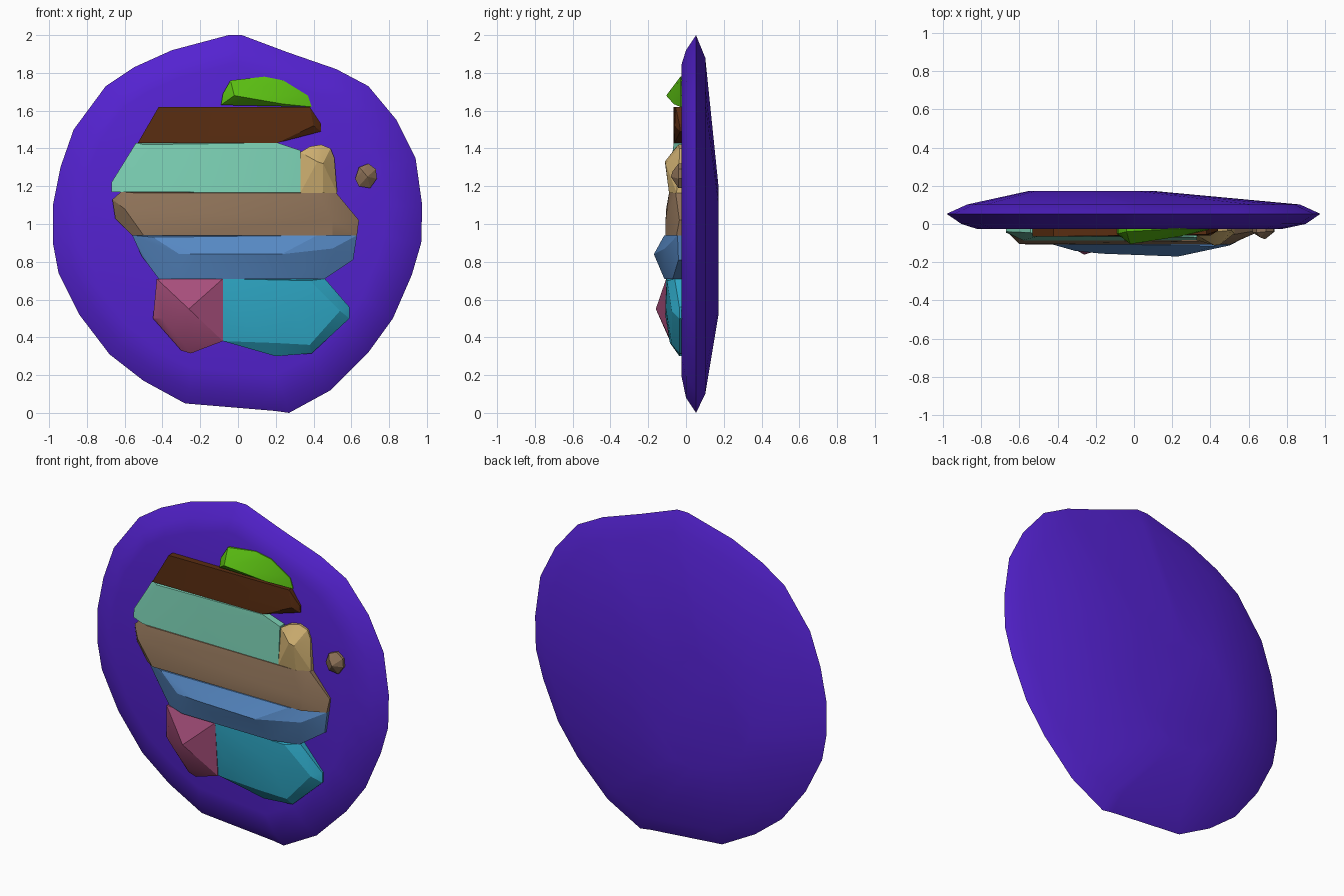
import bpy, bmesh, math

cube = bpy.data.objects.get("Cube")
if cube:
    bpy.data.objects.remove(cube, do_unlink=True)


def material(name, rgb):
    """Flat material from 0-255 display colour, stored as linear."""
    lin = [((c / 255 + 0.055) / 1.055) ** 2.4 for c in rgb] + [1.0]
    m = bpy.data.materials.new(name)
    m.use_nodes = True
    m.diffuse_color = lin
    m.node_tree.nodes["Principled BSDF"].inputs["Base Color"].default_value = lin
    return m


PURPLE = material("purple", (84, 34, 208))
GREEN = material("green", (90, 190, 18))
DARK_BROWN = material("dark brown", (90, 45, 17))
MINT = material("mint", (122, 206, 178))
SAND = material("sand", (205, 174, 112))
TAN = material("tan", (142, 114, 88))
BLUE = material("blue", (86, 136, 195))
PINK = material("pink", (166, 78, 122))
TEAL = material("teal", (46, 168, 198))


def finish(name, bm, mat, angle):
    bmesh.ops.recalc_face_normals(bm, faces=bm.faces)
    me = bpy.data.meshes.new(name)
    bm.to_mesh(me)
    bm.free()
    me.materials.append(mat)
    me.shade_smooth()
    me.set_sharp_from_angle(angle=math.radians(angle))
    ob = bpy.data.objects.new(name, me)
    bpy.context.collection.objects.link(ob)
    return ob


def relief(name, mat, outline, ridge=(), angle=22):
    """Convex stone set into the disc: outline of (x, z, front y) plus ridge points (x, z, y)."""
    bm = bmesh.new()
    for x, z, y in outline:
        bm.verts.new((x, 0.0, z))
        bm.verts.new((x, y, z))
    for x, z, y in ridge:
        bm.verts.new((x, y, z))
    hull = bmesh.ops.convex_hull(bm, input=bm.verts)
    loose = {v for v in hull["geom_interior"] + hull["geom_unused"]
             if isinstance(v, bmesh.types.BMVert)}
    bmesh.ops.delete(bm, geom=list(loose), context='VERTS')
    bmesh.ops.dissolve_limit(bm, angle_limit=math.radians(1),
                             verts=bm.verts, edges=bm.edges)
    return finish(name, bm, mat, angle)


# Backing disc: one irregular rim outline, scaled into rings from front to back
RIM = [(-0.05, 2.0), (0.02, 2.0), (0.26, 1.91), (0.52, 1.82), (0.69, 1.73),
       (0.84, 1.55), (0.94, 1.35), (0.975, 1.1), (0.97, 0.9), (0.92, 0.73),
       (0.82, 0.5), (0.69, 0.32), (0.49, 0.12), (0.27, 0.0), (0.2, 0.01),
       (-0.28, 0.05), (-0.5, 0.17), (-0.68, 0.31), (-0.84, 0.52), (-0.95, 0.74),
       (-0.98, 0.9), (-0.98, 1.1), (-0.94, 1.3), (-0.87, 1.5), (-0.7, 1.73),
       (-0.55, 1.83), (-0.35, 1.92)]
# scale, y, centre x, centre z
RINGS = [(0.82, -0.025, -0.02, 1.02), (0.92, 0.0, 0, 1), (1.0, 0.053, 0, 1),
         (0.89, 0.102, 0, 0.99), (0.34, 0.172, -0.22, 0.86)]
bm = bmesh.new()
loops = [[bm.verts.new((cx + x * s, y, cz + (z - 1) * s)) for x, z in RIM]
         for s, y, cx, cz in RINGS]
n = len(RIM)
for a, b in zip(loops, loops[1:]):
    for i in range(n):
        j = (i + 1) % n
        bm.faces.new((a[i], a[j], b[j], b[i]))
bm.faces.new(loops[0])
bm.faces.new(loops[-1])
finish("backing_disc", bm, PURPLE, 40)

# Top leaf-like stone
relief("green_cap", GREEN,
       [(-0.09, 1.63, -0.05), (-0.08, 1.69, -0.05), (-0.04, 1.76, -0.04),
        (0.14, 1.78, -0.03), (0.24, 1.76, -0.03), (0.37, 1.68, -0.03),
        (0.39, 1.62, -0.03)],
       [(-0.02, 1.68, -0.105), (0.1, 1.665, -0.085), (0.24, 1.635, -0.065)])

# Dark upper band
relief("dark_band", DARK_BROWN,
       [(-0.53, 1.43, -0.065), (-0.42, 1.62, -0.065), (0.38, 1.62, -0.055),
        (0.44, 1.53, -0.035), (0.44, 1.49, -0.03), (0.21, 1.43, -0.06)],
       [(0.40, 1.52, -0.06)])

# Mint band
relief("mint_band", MINT,
       [(-0.67, 1.17, -0.045), (-0.67, 1.22, -0.04), (-0.54, 1.43, -0.045),
        (0.21, 1.43, -0.065), (0.33, 1.39, -0.07), (0.33, 1.165, -0.085)],
       [(-0.58, 1.17, -0.085), (-0.5, 1.42, -0.065)])

# Sand block beside the mint band
relief("sand_block", SAND,
       [(0.33, 1.165, -0.085), (0.33, 1.38, -0.06), (0.38, 1.41, -0.05),
        (0.44, 1.42, -0.04), (0.49, 1.40, -0.035), (0.51, 1.35, -0.035),
        (0.525, 1.165, -0.05)],
       [(0.42, 1.33, -0.112), (0.45, 1.32, -0.108), (0.45, 1.165, -0.09)])

# Wide middle band
relief("tan_band", TAN,
       [(-0.62, 1.17, -0.06), (-0.665, 1.13, -0.04), (-0.65, 1.03, -0.04),
        (-0.56, 0.94, -0.07), (0.63, 0.94, -0.05), (0.64, 1.02, -0.035),
        (0.52, 1.165, -0.055)],
       [(-0.6, 1.08, -0.105), (0.5, 1.02, -0.108), (-0.5, 0.94, -0.108),
        (0.5, 0.94, -0.108), (-0.55, 1.165, -0.085), (0.42, 1.165, -0.09)])

# Ridged blue band
relief("blue_band", BLUE,
       [(-0.56, 0.94, -0.06), (-0.51, 0.83, -0.045), (-0.42, 0.71, -0.06),
        (0.46, 0.71, -0.07), (0.61, 0.81, -0.04), (0.63, 0.94, -0.045)],
       [(-0.31, 0.84, -0.14), (-0.17, 0.84, -0.155), (0.23, 0.84, -0.17),
        (0.5, 0.87, -0.112), (-0.45, 0.93, -0.1), (0.42, 0.94, -0.115),
        (-0.3, 0.71, -0.11), (0.3, 0.71, -0.115)])

# Lower left pyramid-like stone
relief("pink_block", PINK,
       [(-0.43, 0.71, -0.07), (-0.45, 0.5, -0.04), (-0.3, 0.33, -0.045),
        (-0.25, 0.315, -0.045), (-0.08, 0.38, -0.08), (-0.08, 0.71, -0.105)],
       [(-0.26, 0.55, -0.16), (-0.29, 0.37, -0.08), (-0.4, 0.5, -0.085)])

# Lower right stone
relief("teal_block", TEAL,
       [(-0.08, 0.71, -0.105), (-0.08, 0.38, -0.075), (0.2, 0.30, -0.035),
        (0.39, 0.315, -0.035), (0.59, 0.5, -0.035), (0.59, 0.56, -0.035),
        (0.46, 0.71, -0.06)],
       [(0.2, 0.37, -0.085), (0.38, 0.36, -0.075), (0.54, 0.54, -0.075),
        (0.38, 0.7, -0.1), (-0.02, 0.52, -0.11), (0.3, 0.56, -0.108)])

# Small pebble on the right
relief("pebble", TAN,
       [(0.62, 1.24, -0.045), (0.64, 1.2, -0.045), (0.70, 1.19, -0.04),
        (0.735, 1.24, -0.04), (0.73, 1.29, -0.04), (0.69, 1.32, -0.04),
        (0.64, 1.30, -0.045)],
       [(0.685, 1.25, -0.08), (0.66, 1.28, -0.07)])
